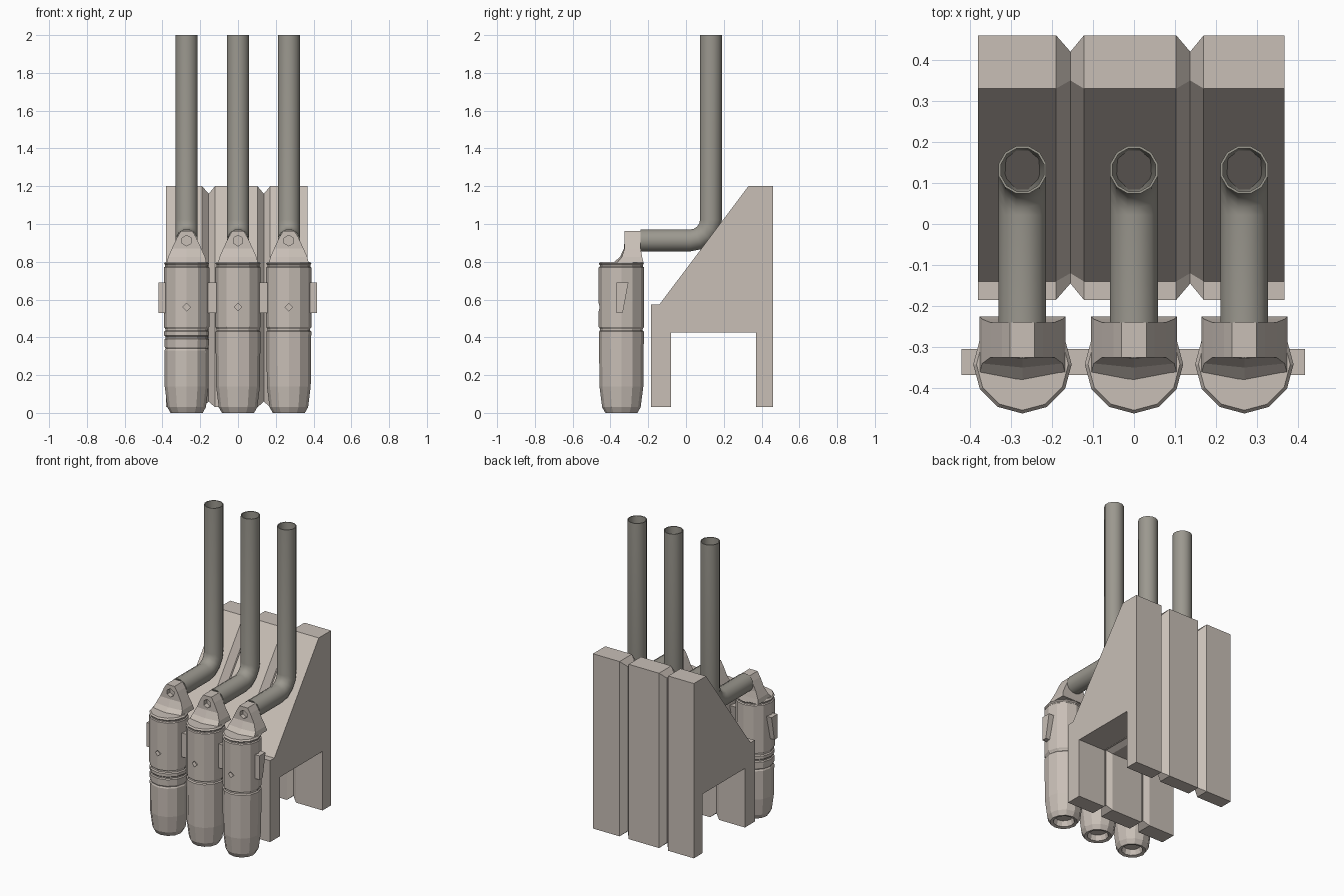
import bpy, bmesh, math
from mathutils import Vector, Matrix

if "Cube" in bpy.data.objects:
    bpy.data.objects.remove(bpy.data.objects["Cube"])


def material(name, rgb):
    m = bpy.data.materials.new(name)
    m.diffuse_color = (*rgb, 1)
    m.use_nodes = True
    m.node_tree.nodes["Principled BSDF"].inputs["Base Color"].default_value = m.diffuse_color
    return m


STONE = material("warm light grey", (0.58, 0.52, 0.47))
PIPE = material("dark grey pipe", (0.33, 0.315, 0.275))


def make_object(name, bm, mat):
    bmesh.ops.recalc_face_normals(bm, faces=bm.faces)
    me = bpy.data.meshes.new(name)
    bm.to_mesh(me)
    bm.free()
    me.materials.append(mat)
    ob = bpy.data.objects.new(name, me)
    bpy.context.collection.objects.link(ob)
    return ob


def loft(name, rings, mat, caps=True):
    """Skin a list of closed rings that share the same point count."""
    bm = bmesh.new()
    vs = [[bm.verts.new(p) for p in r] for r in rings]
    n = len(rings[0])
    for a, b in zip(vs, vs[1:]):
        for i in range(n):
            j = (i + 1) % n
            bm.faces.new((a[i], a[j], b[j], b[i]))
    if caps:
        bm.faces.new(vs[0])
        bm.faces.new(vs[-1])
    return make_object(name, bm, mat)


def cut(ob, x, y, z, radius, depth, sides):
    """Cut a front-facing prism-shaped recess into an object."""
    rings = [[(x + radius * math.sin(2 * math.pi * i / sides), yy,
               z + radius * math.cos(2 * math.pi * i / sides)) for i in range(sides)]
             for yy in (y - 0.1, y + depth)]
    cutter = loft("cutter", rings, STONE)
    cutter.hide_render = True
    mod = ob.modifiers.new("recess", 'BOOLEAN')
    mod.operation = 'DIFFERENCE'
    mod.object = cutter
    bpy.context.view_layer.objects.active = ob
    bpy.ops.object.modifier_apply(modifier=mod.name)
    bpy.data.objects.remove(cutter)


# Sloped housing on two legs: side profile lofted along x, pinched at two grooves
outer = [(-.185, .03), (-.08, .03), (-.08, .425), (.37, .425), (.37, .03),
         (.46, .03), (.46, 1.2), (.33, 1.2), (-.14, .575), (-.185, .575)]
inner = [(-.145, .06), (-.10, .06), (-.10, .445), (.39, .445), (.39, .06),
         (.42, .06), (.42, 1.16), (.35, 1.16), (-.12, .535), (-.145, .535)]
stations = [(-.38, outer), (-.19, outer), (-.155, inner), (-.122, outer),
            (.103, outer), (.137, inner), (.17, outer), (.367, outer)]
loft("housing", [[(x, y, z) for y, z in prof] for x, prof in stations], STONE)

CY = -0.342      # canister axis
PZ = 0.913       # pipe axis height


def canister(x, tag, extra_groove):
    # Lathed body with a recessed base and shallow ring grooves
    prof = [(.055, .04), (.065, .005), (.085, 0), (.102, .03), (.116, .14)]
    if extra_groove:
        prof += [(.117, .33), (.112, .34), (.117, .35), (.118, .39), (.112, .396), (.112, .404), (.119, .41)]
    prof += [(.119, .43), (.113, .437), (.113, .445), (.12, .455), (.12, .77),
             (.114, .775), (.114, .783), (.12, .79), (.112, .8)]
    n = 12
    rings = [[(x + r * math.sin(2 * math.pi * i / n), CY - r * math.cos(2 * math.pi * i / n), z)
              for i in range(n)] for r, z in prof]
    body = loft("canister_" + tag, rings, STONE)
    cut(body, x, CY - .12, .56, .02, .03, 4)

    # Tapered cap with a front port
    levels = [(.795, .105, -.365, -.385, -.225), (.825, .098, -.34, -.35, -.232),
              (.87, .078, -.325, -.328, -.24), (.93, .05, -.325, -.326, -.24),
              (.963, .03, -.325, -.326, -.24)]
    cap = loft("cap_" + tag, [[(x - w, yb, z), (x + w, yb, z), (x + w, ym, z), (x, yf, z), (x - w, ym, z)]
                              for z, w, ym, yf, yb in levels], STONE)
    cut(cap, x, -.325, .912, .028, .03, 6)

    # Wedge-shaped side tabs
    tab = [(-.368, .53), (-.335, .53), (-.305, .69), (-.368, .69)]
    for s, side in ((-1, "left"), (1, "right")):
        loft("tab_%s_%s" % (tag, side),
             [[(x + s * d, y, z) for y, z in tab] for d in (.09, .148)], STONE)


def exhaust_pipe(x, tag):
    # Open tube: runs back from the cap, bends upward, ends at the top
    n, r, bend, py = 12, 0.06, 0.11, 0.132
    path = [(-.24, PZ, 0)]
    for k in range(5):
        a = math.radians(22.5 * k)
        path.append((py - bend + bend * math.sin(a), PZ + bend - bend * math.cos(a), a))
    path.append((py, 2.0, math.pi / 2))
    rings = []
    for y, z, a in path:
        up = Vector((0, -math.sin(a), math.cos(a)))
        side = Vector((1, 0, 0))
        rings.append([Vector((x, y, z)) + side * r * math.cos(2 * math.pi * (i + .5) / n)
                      + up * r * math.sin(2 * math.pi * (i + .5) / n) for i in range(n)])
    ob = loft("exhaust_pipe_" + tag, rings, PIPE, caps=False)
    mod = ob.modifiers.new("wall", 'SOLIDIFY')
    mod.thickness = 0.006
    mod.offset = -1
    bpy.ops.object.select_all(action='DESELECT')
    ob.select_set(True)
    bpy.context.view_layer.objects.active = ob
    bpy.ops.object.modifier_apply(modifier=mod.name)
    bpy.ops.object.shade_smooth_by_angle(angle=math.radians(40))


for x, tag in ((-.272, "left"), (0, "middle"), (.269, "right")):
    canister(x, tag, tag == "left")
    exhaust_pipe(x, tag)
